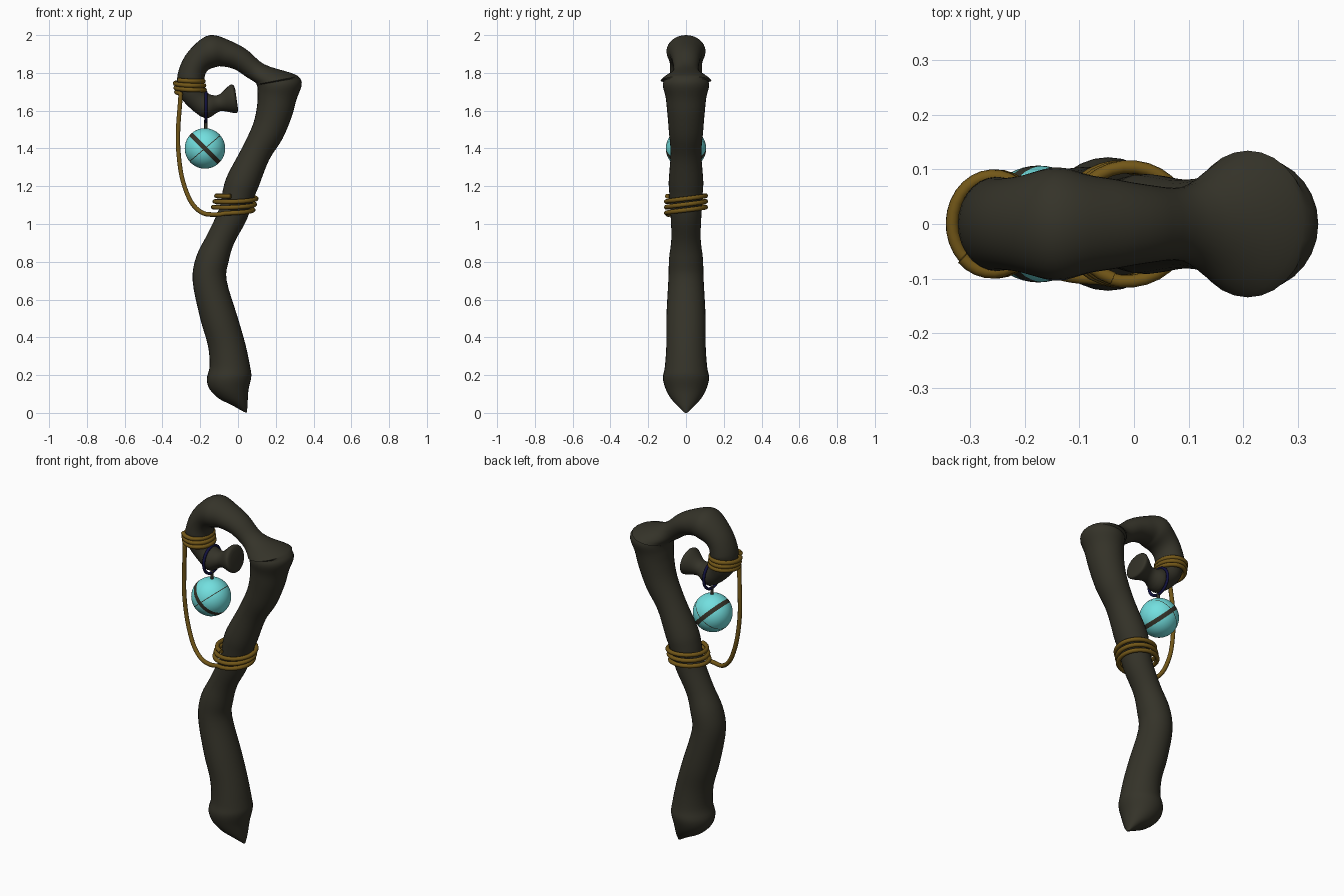
import bpy, bmesh, math
from mathutils import Vector

if "Cube" in bpy.data.objects:
    bpy.data.objects.remove(bpy.data.objects["Cube"])


def material(name, rgb):
    m = bpy.data.materials.new(name)
    m.diffuse_color = (*rgb, 1)
    m.use_nodes = True
    m.node_tree.nodes["Principled BSDF"].inputs["Base Color"].default_value = m.diffuse_color
    return m


WOOD = material("dark wood", (0.035, 0.033, 0.022))
ROPE = material("golden rope", (0.17, 0.095, 0.009))
CYAN = material("pale cyan", (0.17, 0.74, 0.74))
NAVY = material("navy cord", (0.006, 0.006, 0.05))


def smooth_path(pts, n):
    """Catmull-Rom through tuples of any length."""
    out = []
    for i in range(len(pts) - 1):
        a, b, c, d = (pts[max(0, min(len(pts) - 1, i + k))] for k in (-1, 0, 1, 2))
        for s in range(n):
            t = s / n
            out.append(tuple(0.5 * (2 * q + (r - p) * t + (2 * p - 5 * q + 4 * r - u) * t * t
                                    + (3 * q - p - 3 * r + u) * t ** 3)
                             for p, q, r, u in zip(a, b, c, d)))
    return out + [pts[-1]]


def finish(name, bm, mats, angle=40):
    bmesh.ops.recalc_face_normals(bm, faces=bm.faces)
    me = bpy.data.meshes.new(name)
    bm.to_mesh(me)
    bm.free()
    ob = bpy.data.objects.new(name, me)
    bpy.context.collection.objects.link(ob)
    for m in mats:
        me.materials.append(m)
    bpy.ops.object.select_all(action='DESELECT')
    ob.select_set(True)
    bpy.context.view_layer.objects.active = ob
    bpy.ops.object.shade_smooth_by_angle(angle=math.radians(angle))
    return ob


def cord(name, pts, radius, mat, cyclic=False):
    cu = bpy.data.curves.new(name, 'CURVE')
    cu.dimensions = '3D'
    cu.bevel_depth = radius
    cu.bevel_resolution = 3
    cu.use_fill_caps = True
    sp = cu.splines.new('POLY')
    sp.points.add(len(pts) - 1)
    for p, co in zip(sp.points, pts):
        p.co = (*co, 1)
    sp.use_cyclic_u = cyclic
    ob = bpy.data.objects.new(name, cu)
    bpy.context.collection.objects.link(ob)
    cu.materials.append(mat)
    bpy.ops.object.select_all(action='DESELECT')
    ob.select_set(True)
    bpy.context.view_layer.objects.active = ob
    bpy.ops.object.convert(target='MESH')
    bpy.ops.object.shade_smooth_by_angle(angle=math.radians(50))


# Staff: each row is the inner and outer silhouette point (x, z, x, z) of one ring
rings = [
    (0.03, 0.006, 0.046, 0.0), (-0.04, 0.045, 0.05, 0.035), (-0.1, 0.075, 0.052, 0.075),
    (-0.15, 0.125, 0.056, 0.125), (-0.165, 0.18, 0.07, 0.19), (-0.15, 0.25, 0.065, 0.24),
    (-0.16, 0.36, 0.04, 0.36), (-0.2, 0.5, 0.0, 0.5), (-0.24, 0.7, -0.06, 0.7),
    (-0.22, 0.83, -0.05, 0.8), (-0.16, 0.95, -0.02, 0.9), (-0.1, 1.08, 0.045, 1.02),
    (-0.08, 1.18, 0.085, 1.14), (-0.055, 1.26, 0.11, 1.2), (0.025, 1.41, 0.165, 1.34),
    (0.08, 1.53, 0.235, 1.45), (0.1, 1.62, 0.285, 1.57), (0.104, 1.68, 0.31, 1.66),
    (0.104, 1.715, 0.337, 1.735), (0.1, 1.735, 0.325, 1.775), (0.09, 1.75, 0.28, 1.8),
    (0.05, 1.775, 0.14, 1.845), (-0.02, 1.82, 0.05, 1.92), (-0.09, 1.835, -0.03, 1.965),
    (-0.12, 1.83, -0.13, 2.0), (-0.15, 1.82, -0.2, 1.975), (-0.17, 1.8, -0.28, 1.89),
    (-0.178, 1.77, -0.32, 1.79), (-0.178, 1.735, -0.315, 1.71), (-0.17, 1.705, -0.28, 1.64),
    (-0.145, 1.685, -0.175, 1.56), (-0.1, 1.685, -0.095, 1.597),
    (-0.045, 1.735, -0.025, 1.588), (-0.025, 1.735, -0.004, 1.59), (-0.015, 1.715, 0.0, 1.61),
]
SIDES = 28
bm = bmesh.new()
loops = []
for ax, az, bx, bz in smooth_path(rings, 4):
    c = Vector(((ax + bx) / 2, 0, (az + bz) / 2))
    h = Vector((bx - ax, 0, bz - az)) / 2
    ry = h.length * (1.2 if c.z > 1.76 else 1.04)
    loops.append([bm.verts.new(c + h * math.cos(a) + Vector((0, ry * math.sin(a), 0)))
                  for a in (2 * math.pi * k / SIDES for k in range(SIDES))])
for p, q in zip(loops, loops[1:]):
    for k in range(SIDES):
        j = (k + 1) % SIDES
        bm.faces.new((p[k], p[j], q[j], q[k]))
bm.faces.new(loops[0])
bm.faces.new(loops[-1])
finish("staff", bm, [WOOD])


# Rope: coil on the hook, hanging strand, coil on the shaft
def coil(cx0, cx1, rx, ry, z0, z1, a0, a1, tilt, n=90):
    pts = []
    for i in range(n + 1):
        t = i / n
        a = a0 + (a1 - a0) * t
        pts.append((cx0 + (cx1 - cx0) * t + rx * math.cos(a), ry * math.sin(a),
                    z0 + (z1 - z0) * t + tilt * math.sin(a)))
    return pts


P = math.pi
top = coil(-0.26, -0.25, 0.076, 0.088, 1.765, 1.695, -0.75 * P, 5.25 * P, 0.005)
low = coil(-0.03, -0.005, 0.108, 0.105, 1.065, 1.155, 1.4 * P, 7.4 * P, 0.008)
strand = [top[-1], (-0.306, -0.06, 1.65), (-0.317, -0.05, 1.5), (-0.315, -0.05, 1.38),
          (-0.295, -0.05, 1.24), (-0.25, -0.06, 1.12), (-0.19, -0.075, 1.06),
          (-0.12, -0.095, 1.05), low[0]]
cord("rope", top[:-1] + smooth_path(strand, 8)[:-1] + low, 0.012, ROPE)

# Cord loop over the hook, with the short link holding the orb
cord("hanging_loop", [(-0.17, 0.078 * math.cos(a), 1.62 + 0.078 * math.sin(a))
                      for a in (2 * P * k / 40 for k in range(40))], 0.008, NAVY, True)
cord("orb_link", [(-0.17, 0, 1.55), (-0.17, 0, 1.5)], 0.009, WOOD)

# Orb with a broad dark band and a hairline crack, cut into its surface
bm = bmesh.new()
bmesh.ops.create_uvsphere(bm, u_segments=48, v_segments=24, radius=0.107)
bands = [(Vector((1, 0, 1)).normalized(), 0.012), (Vector((-0.85, 0, 1)).normalized(), 0.002)]
for n, w in bands:
    for s in (-w, w):
        bmesh.ops.bisect_plane(bm, geom=bm.verts[:] + bm.edges[:] + bm.faces[:], dist=1e-6,
                               plane_co=n * s, plane_no=n)
for f in bm.faces:
    c = f.calc_center_median()
    if any(abs(c.dot(n)) < w for n, w in bands):
        f.material_index = 1
orb = finish("orb", bm, [CYAN, WOOD])
orb.location = (-0.175, 0, 1.4)
